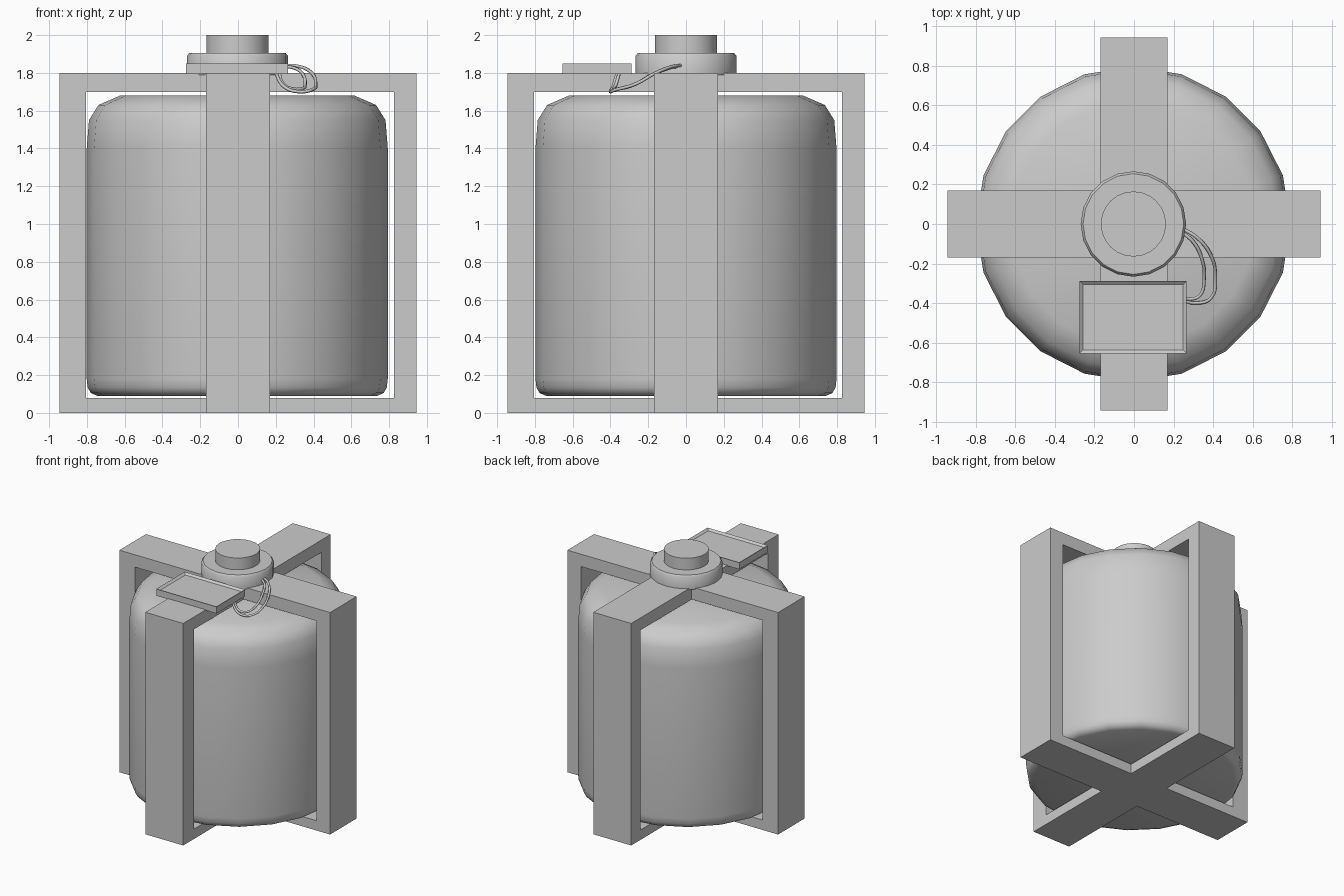
import bpy, bmesh, math

if "Cube" in bpy.data.objects:
    bpy.data.objects.remove(bpy.data.objects["Cube"])


def finish(name, bm, smooth=None):
    bmesh.ops.recalc_face_normals(bm, faces=bm.faces)
    me = bpy.data.meshes.new(name)
    bm.to_mesh(me)
    bm.free()
    ob = bpy.data.objects.new(name, me)
    bpy.context.collection.objects.link(ob)
    if smooth:
        bpy.ops.object.select_all(action='DESELECT')
        ob.select_set(True)
        bpy.context.view_layer.objects.active = ob
        bpy.ops.object.shade_smooth_by_angle(angle=math.radians(smooth))
    return ob


def lathe(name, profile, sides, cx=0.0, smooth=40):
    """Revolve (radius, z) points and cap both ends."""
    bm = bmesh.new()
    rings = []
    for r, z in profile:
        rings.append([bm.verts.new((cx + r * math.cos(2 * math.pi * i / sides),
                                    r * math.sin(2 * math.pi * i / sides), z))
                      for i in range(sides)])
    for a, b in zip(rings, rings[1:]):
        for i in range(sides):
            j = (i + 1) % sides
            bm.faces.new((a[i], a[j], b[j], b[i]))
    bm.faces.new(rings[0])
    bm.faces.new(rings[-1])
    return finish(name, bm, smooth)


def hoop(name, along_x):
    """Rectangular ring standing upright, 0.34 wide."""
    outer = [(-.945, 0), (.945, 0), (.945, 1.8), (-.945, 1.8)]
    inner = [(-.805, .08), (.825, .08), (.825, 1.7), (-.805, 1.7)]
    bm = bmesh.new()
    loops = []
    for w in (-.17, .17):
        for pts in (outer, inner):
            loops.append([bm.verts.new((u, w, z) if along_x else (w, u, z))
                          for u, z in pts])
    for a, b in ((0, 1), (2, 3), (0, 2), (1, 3)):
        for i in range(4):
            j = (i + 1) % 4
            bm.faces.new((loops[a][i], loops[a][j], loops[b][j], loops[b][i]))
    return finish(name, bm)


# Crossed frame around the tank
frame = hoop("cross_frame", True)
other = hoop("second_frame", False)
mod = frame.modifiers.new("union", 'BOOLEAN')
mod.operation = 'UNION'
mod.solver = 'EXACT'
mod.object = other
bpy.context.view_layer.objects.active = frame
bpy.ops.object.modifier_apply(modifier=mod.name)
bpy.data.objects.remove(other)

# Tank body
lathe("tank", [(.74, .09), (.775, .105), (.792, .135), (.797, .18), (.797, 1.40),
               (.785, 1.55), (.735, 1.63), (.62, 1.68)], 20, -.004)

# Cap and button on top
lathe("cap", [(.267, 1.79), (.267, 1.89), (.255, 1.905)], 20, -.003, 50)
lathe("button", [(.165, 1.89), (.165, 2.0)], 24, -.003)

# Control box with a recessed panel
bm = bmesh.new()
bmesh.ops.create_cube(bm, size=1)
for v in bm.verts:
    v.co.x = v.co.x * .54 - .005
    v.co.y = v.co.y * .365 - .472
    v.co.z = v.co.z * .055 + 1.8225
top = max(bm.faces, key=lambda f: f.calc_center_median().z)
bmesh.ops.inset_region(bm, faces=[top], thickness=.025)
for v in top.verts:
    v.co.z -= .015
finish("control_box", bm)

# Two cables from the cap to the underside of the box
paths = [
    [(.24, -.02, 1.84), (.32, -.07, 1.835), (.39, -.16, 1.80), (.412, -.27, 1.74),
     (.39, -.375, 1.71), (.32, -.40, 1.70), (.24, -.385, 1.73), (.195, -.36, 1.81)],
    [(.24, -.04, 1.835), (.30, -.09, 1.825), (.345, -.18, 1.79), (.355, -.28, 1.735),
     (.335, -.36, 1.715), (.29, -.38, 1.715), (.24, -.37, 1.74), (.215, -.35, 1.81)],
]
for n, pts in enumerate(paths):
    cu = bpy.data.curves.new("cable_%d" % (n + 1), 'CURVE')
    cu.dimensions = '3D'
    cu.bevel_depth = .009
    cu.bevel_resolution = 1
    cu.resolution_u = 5
    cu.use_fill_caps = True
    sp = cu.splines.new('BEZIER')
    sp.bezier_points.add(len(pts) - 1)
    for bp, co in zip(sp.bezier_points, pts):
        bp.co = co
        bp.handle_left_type = bp.handle_right_type = 'AUTO'
    bpy.context.collection.objects.link(bpy.data.objects.new(cu.name, cu))
